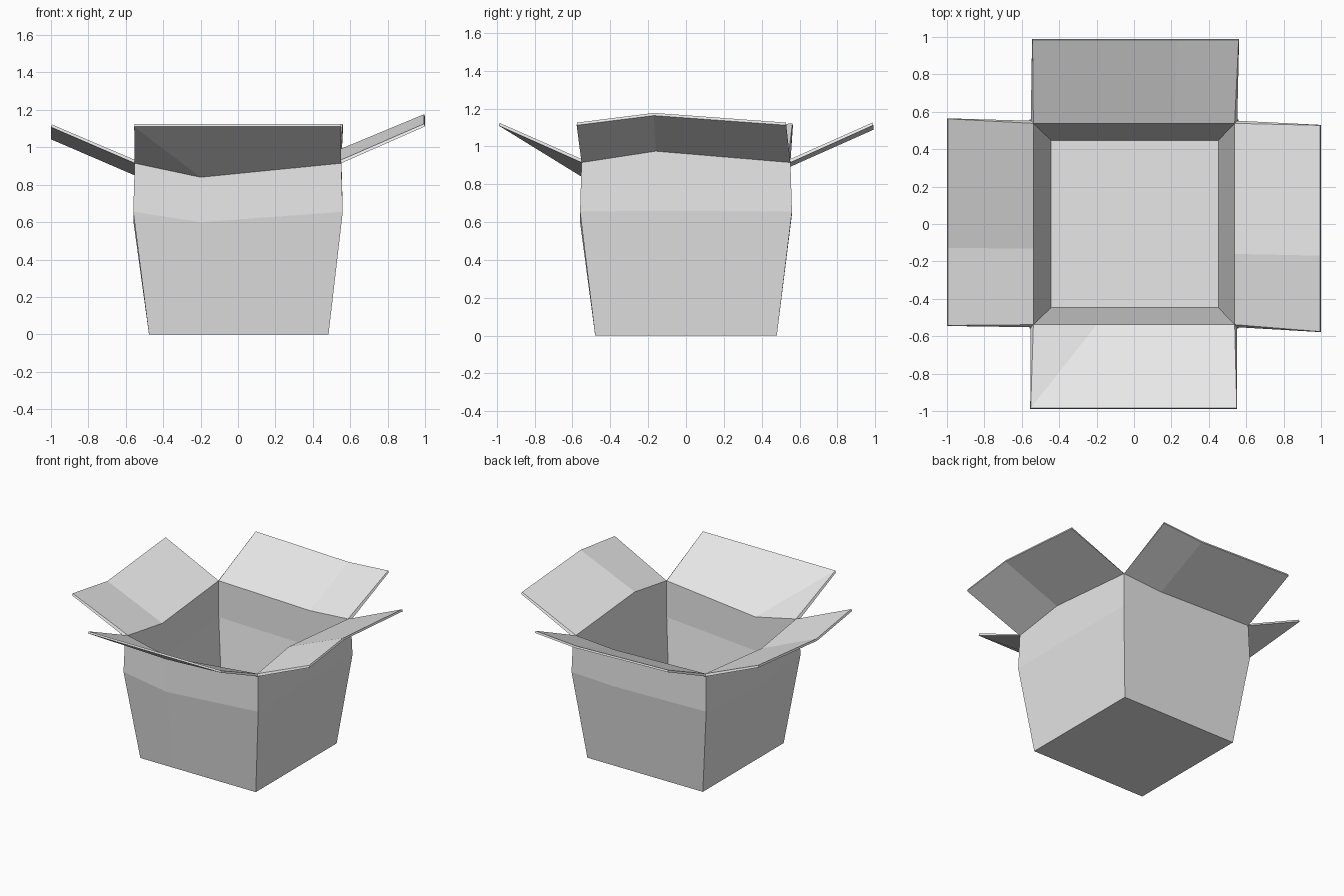
import bpy
import bmesh

cube = bpy.data.objects.get("Cube")
if cube:
    bpy.data.objects.remove(cube)

# Plain card colour
card = bpy.data.materials.new("light_grey_card")
card.use_nodes = True
card.diffuse_color = (0.8, 0.8, 0.8, 1)
card.node_tree.nodes["Principled BSDF"].inputs["Base Color"].default_value = (0.8, 0.8, 0.8, 1)

# Ring order: front left corner, front fold, front right corner, right fold,
# back right corner, back fold, back left corner, left fold
FOLDS = {1: -0.2, 3: -0.16, 5: 0.22, 7: -0.13}
CORNERS = {0: (-1, -1), 2: (1, -1), 4: (1, 1), 6: (-1, 1)}


def ring(half, heights, shift=0.0):
    """Square loop of four corners and one fold point on each side."""
    pts = []
    for i in range(8):
        if i in CORNERS:
            x, y = (c * half for c in CORNERS[i])
        else:
            side = half if i in (3, 5) else -half
            x, y = (FOLDS[i], side) if i in (1, 5) else (side, FOLDS[i])
        pts.append((x + shift, y, heights[i]))
    return pts


def make_object(name, faces):
    """Build a mesh from polygons given as lists of points."""
    bm = bmesh.new()
    for pts in faces:
        pts = list(dict.fromkeys(pts))
        if len(pts) > 2:
            bm.faces.new([bm.verts.new(p) for p in pts])
    bmesh.ops.remove_doubles(bm, verts=bm.verts, dist=0.0005)
    bmesh.ops.recalc_face_normals(bm, faces=bm.faces)
    mesh = bpy.data.meshes.new(name)
    bm.to_mesh(mesh)
    bm.free()
    mesh.materials.append(card)
    obj = bpy.data.objects.new(name, mesh)
    bpy.context.scene.collection.objects.link(obj)
    return obj


def loft(rings):
    """Quads between successive loops."""
    return [[a[i], a[(i + 1) % 8], b[(i + 1) % 8], b[i]]
            for a, b in zip(rings, rings[1:]) for i in range(8)]


# Box body: outer wall bulging at the crease, rim, inner wall and floor
rim_z = [0.915, 0.84, 0.915, 0.975, 0.915, 0.893, 0.915, 0.85]
crease_z = [0.655, 0.6, 0.655, 0.66, 0.655, 0.64, 0.655, 0.61]
outer_base = ring(0.48, [0] * 8, 0.004)
outer_rim = ring(0.552, rim_z)
inner_rim = ring(0.538, [z + 0.012 for z in rim_z])
inner_floor = ring(0.447, [0.02] * 8, 0.004)
shells = [outer_base, ring(0.56, crease_z), outer_rim, inner_rim,
          ring(0.535, crease_z), inner_floor]
make_object("box_body", loft(shells) + [outer_base[::-1], inner_floor])

# Outer edge of each flap: start corner, fold point, end corner
flaps = {
    "front_flap": (0, [(-0.555, -0.99, 1.11), (-0.555, -0.99, 1.11), (0.552, -0.99, 1.11)]),
    "left_flap": (2, [(1, -0.578, 1.112), (1, -0.17, 1.163), (1, 0.53, 1.112)]),
    "back_flap": (4, [(0.562, 0.99, 1.112), (0.23, 0.99, 1.088), (-0.545, 0.99, 1.112)]),
    "right_flap": (6, [(-1, 0.565, 1.108), (-1, -0.13, 1.043), (-1, -0.545, 1.108)]),
}
for name, (start, tip) in flaps.items():
    ids = [start, start + 1, (start + 2) % 8]
    low = [outer_rim[i] for i in ids]
    top = [inner_rim[i] for i in ids]
    tip_top = [(x * 0.995, y * 0.995, z + 0.014) for x, y, z in tip]
    faces = []
    for k in (0, 1):
        faces += [
            [low[k], low[k + 1], tip[k + 1], tip[k]],
            [top[k], tip_top[k], tip_top[k + 1], top[k + 1]],
            [tip[k], tip[k + 1], tip_top[k + 1], tip_top[k]],
            [low[k], top[k], top[k + 1], low[k + 1]],
        ]
    for k in (0, 2):
        faces.append([low[k], tip[k], tip_top[k], top[k]])
    make_object(name, faces)
